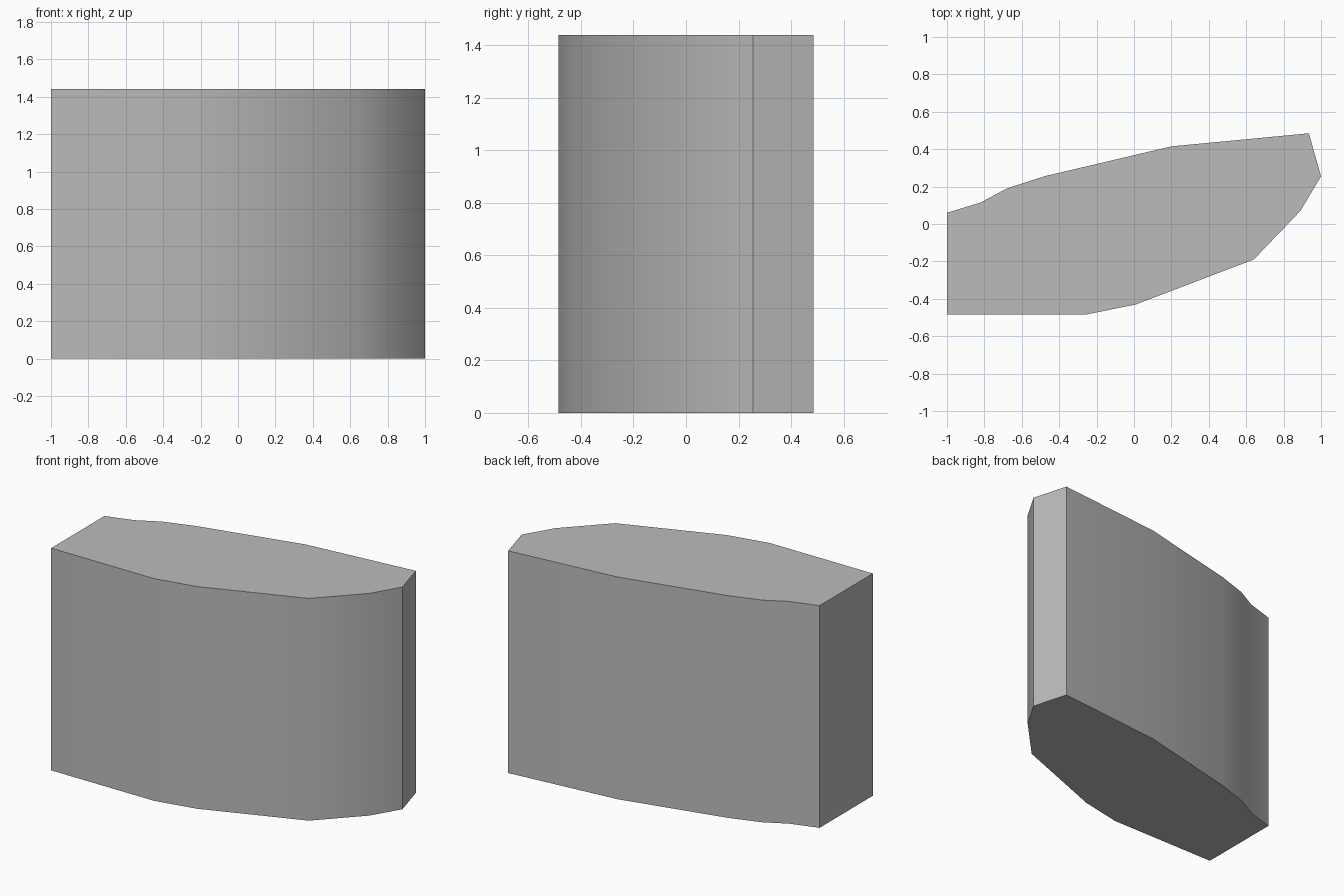
import bpy
import bmesh
import math

cube = bpy.data.objects.get("Cube")
if cube:
    bpy.data.objects.remove(cube, do_unlink=True)

HEIGHT = 1.44
# Footprint, counter-clockwise from the front right corner
OUTLINE = [(-1, -.485), (-.26, -.485), (.01, -.43), (.64, -.19), (.89, .07),
           (1, .255), (.935, .485), (.2, .415), (-.48, .255), (-.68, .19),
           (-.82, .115), (-1, .06)]

# Plain grey material
grey = bpy.data.materials.new("grey")
grey.use_nodes = True
colour = (.5, .5, .5, 1)
grey.diffuse_color = colour
grey.node_tree.nodes["Principled BSDF"].inputs["Base Color"].default_value = colour

# Block: the footprint extruded upward
bm = bmesh.new()
base = bm.faces.new([bm.verts.new((x, y, 0)) for x, y in OUTLINE])
top = bmesh.ops.extrude_face_region(bm, geom=[base], use_keep_orig=True)
bmesh.ops.translate(bm, vec=(0, 0, HEIGHT),
                    verts=[v for v in top["geom"] if isinstance(v, bmesh.types.BMVert)])
bmesh.ops.recalc_face_normals(bm, faces=bm.faces)
mesh = bpy.data.meshes.new("curved_block")
bm.to_mesh(mesh)
bm.free()
mesh.materials.append(grey)
block = bpy.data.objects.new("curved_block", mesh)
bpy.context.collection.objects.link(block)

# Smooth the curved sides, keep the corners sharp
bpy.ops.object.select_all(action="DESELECT")
block.select_set(True)
bpy.context.view_layer.objects.active = block
bpy.ops.object.shade_smooth_by_angle(angle=math.radians(30))
